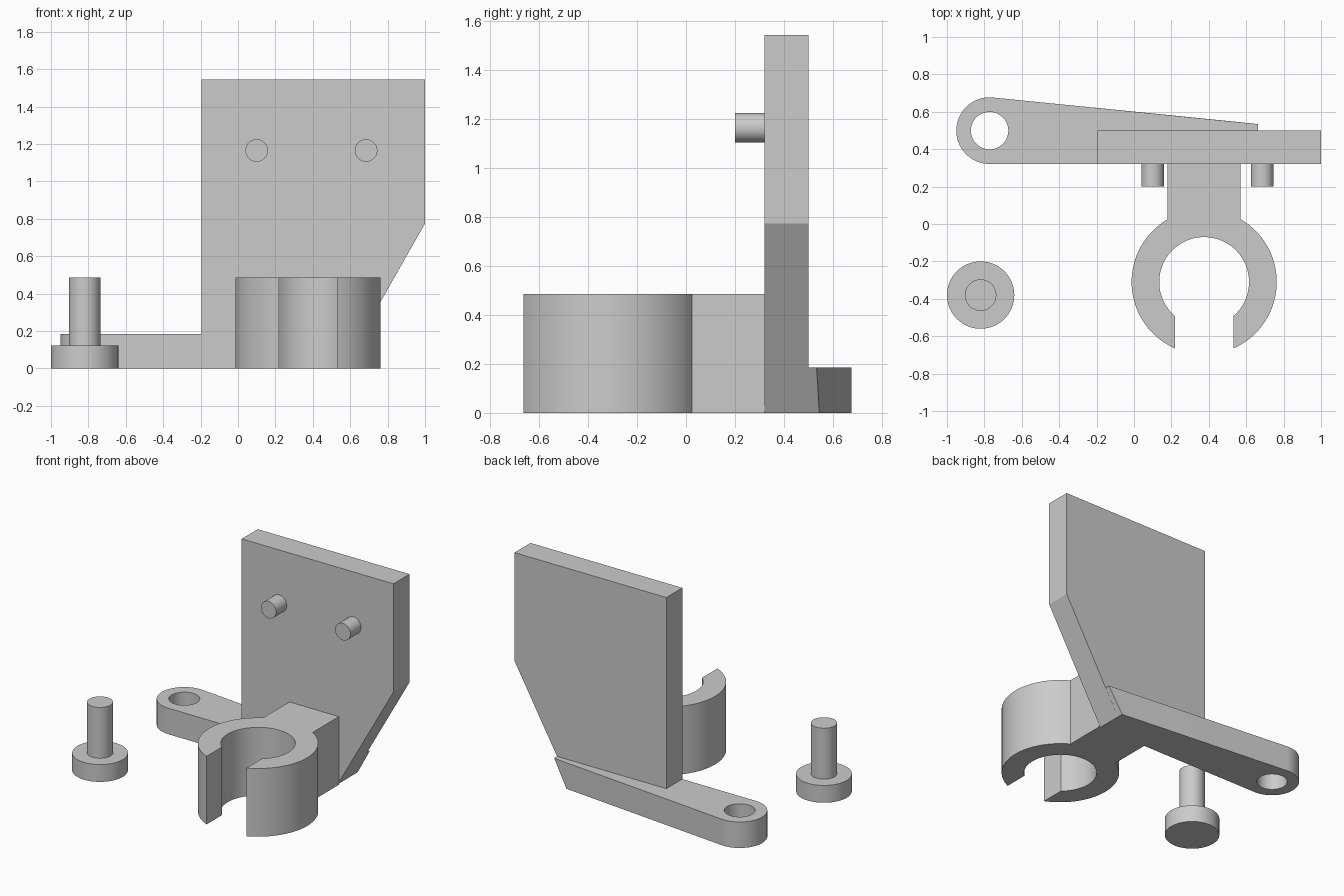
import bpy, bmesh
from math import sin, cos, asin, acos, pi, radians
from mathutils import Vector

cube = bpy.data.objects.get("Cube")
if cube:
    bpy.data.objects.remove(cube, do_unlink=True)

grey = bpy.data.materials.new("light grey plastic")
grey.use_nodes = True
grey.diffuse_color = (0.6, 0.6, 0.6, 1)
grey.node_tree.nodes["Principled BSDF"].inputs["Base Color"].default_value = (0.6, 0.6, 0.6, 1)


def arc(cx, cy, r, start, end, steps=48):
    """Points along an arc, angles in radians."""
    return [(cx + r * cos(start + (end - start) * i / steps),
             cy + r * sin(start + (end - start) * i / steps)) for i in range(steps + 1)]


def prism(name, points, direction):
    """Extrude a closed outline of 3D points along a direction."""
    bm = bmesh.new()
    face = bm.faces.new([bm.verts.new(p) for p in points])
    moved = bmesh.ops.extrude_face_region(bm, geom=[face])["geom"]
    bmesh.ops.translate(bm, vec=Vector(direction),
                        verts=[g for g in moved if isinstance(g, bmesh.types.BMVert)])
    bmesh.ops.recalc_face_normals(bm, faces=bm.faces)
    mesh = bpy.data.meshes.new(name)
    bm.to_mesh(mesh)
    bm.free()
    mesh.materials.append(grey)
    obj = bpy.data.objects.new(name, mesh)
    bpy.context.collection.objects.link(obj)
    return obj


def smooth(obj):
    bpy.ops.object.select_all(action="DESELECT")
    obj.select_set(True)
    bpy.context.view_layer.objects.active = obj
    bpy.ops.object.shade_smooth_by_angle(angle=radians(30))


def flat(points, z=0.0):
    return [(x, y, z) for x, y in points]


def disc(cx, cy, r, z=0.0):
    return flat(arc(cx, cy, r, 0, 2 * pi, 64)[:-1], z)


# Upright plate with a sloping lower corner
plate = [(-0.195, 0), (0.56, 0), (1, 0.775), (1, 1.545), (-0.195, 1.545)]
prism("upright_plate", [(x, 0.32, z) for x, z in plate], (0, 0.18, 0))

# Two pegs on the front of the plate
for side, x in (("right", 0.1), ("left", 0.685)):
    ring = [(px, 0.2, pz) for px, pz in arc(x, 1.165, 0.06, 0, 2 * pi)[:-1]]
    smooth(prism(side + "_peg", ring, (0, 0.12, 0)))

# Tapered arm: rounded at one end, undercut at the other to follow the plate
outline = arc(-0.772, 0.499, 0.178, radians(84.2), radians(270)) + [(0.664, 0.32), (0.664, 0.534)]
arm = prism("tapered_arm", flat(outline), (0, 0, 0.185))
for v in arm.data.vertices:
    if v.co.x > 0.6 and v.co.z < 0.1:
        v.co.x = 0.56
        if v.co.y > 0.5:
            v.co.y = 0.545

# Screw hole through the arm
cutter = prism("hole_cutter", disc(-0.772, 0.499, 0.1, -0.1), (0, 0, 0.4))
cutter.hide_render = True
cut = arm.modifiers.new("hole", "BOOLEAN")
cut.operation, cut.solver, cut.object = "DIFFERENCE", "EXACT", cutter
bpy.context.view_layer.objects.active = arm
bpy.ops.object.modifier_apply(modifier=cut.name)
bpy.data.objects.remove(cutter, do_unlink=True)
smooth(arm)

# Open ring clamp with a neck reaching the plate
cx, cy, outer, inner = 0.375, -0.31, 0.388, 0.24
gap, neck = 0.157, 0.195
neck_angle = acos(neck / outer)
gap_out, gap_in = -acos(gap / outer), -acos(gap / inner)
clamp = arc(cx, cy, outer, gap_out, neck_angle)
clamp += [(cx + neck, 0.32), (cx - neck, 0.32)]
clamp += arc(cx, cy, outer, pi - neck_angle, pi - gap_out)
clamp += arc(cx, cy, inner, pi - gap_in, gap_in, 72)
smooth(prism("ring_clamp", flat(clamp), (0, 0, 0.485)))

# Separate bolt
smooth(prism("bolt_head", disc(-0.82, -0.38, 0.18), (0, 0, 0.123)))
smooth(prism("bolt_shaft", disc(-0.82, -0.38, 0.084, 0.123), (0, 0, 0.362)))
